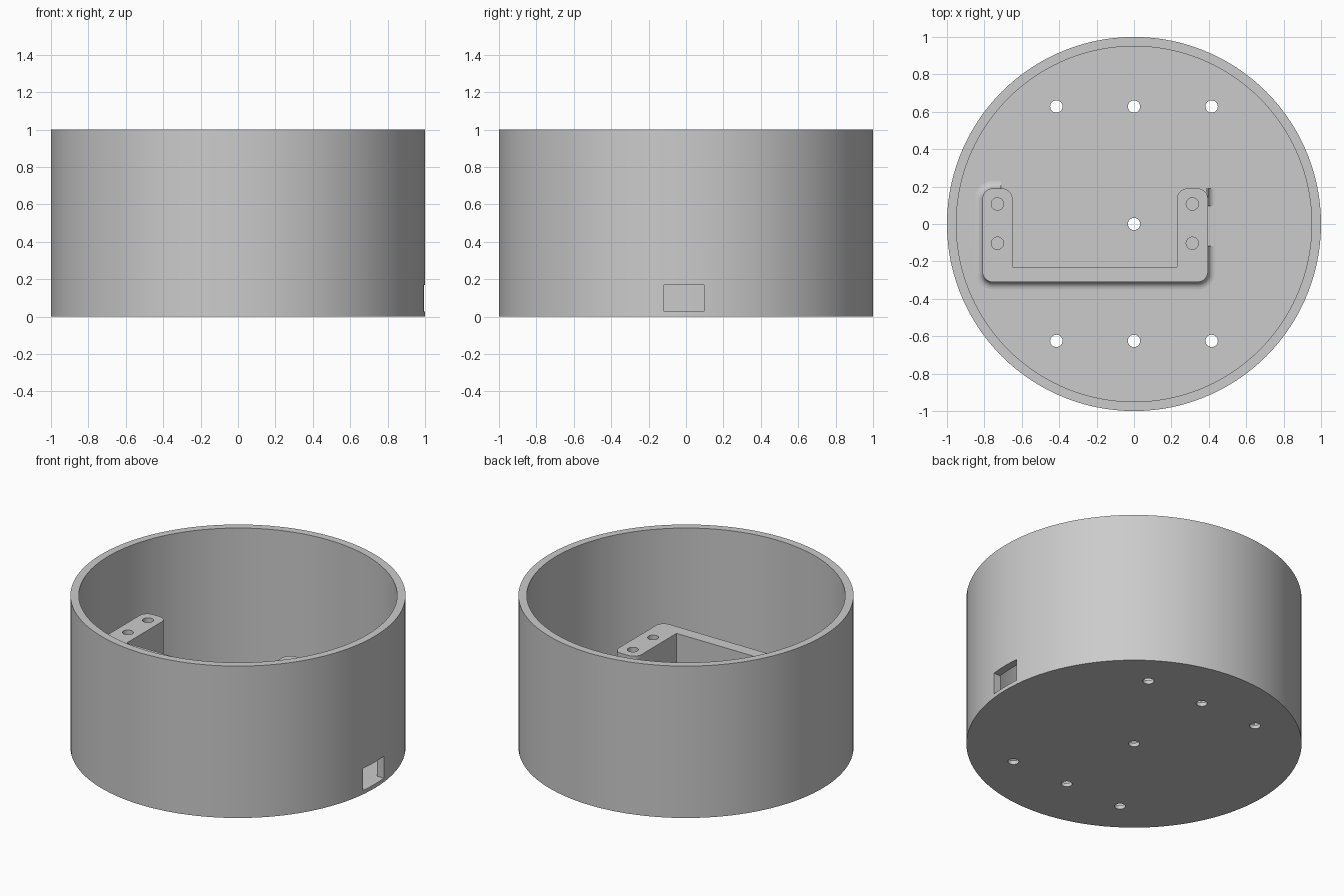
import bpy, bmesh
from math import pi, cos, sin, radians
from mathutils import Vector

cube = bpy.data.objects.get("Cube")
if cube:
    bpy.data.objects.remove(cube, do_unlink=True)

FLOOR = 0.025
BRACKET_TOP = 0.6
HOLE_R = 0.033

grey = bpy.data.materials.new("light_grey")
grey.use_nodes = True
grey.diffuse_color = (0.6, 0.6, 0.6, 1)
grey.node_tree.nodes["Principled BSDF"].inputs["Base Color"].default_value = (0.6, 0.6, 0.6, 1)


def finish(bm, name):
    bmesh.ops.recalc_face_normals(bm, faces=bm.faces)
    mesh = bpy.data.meshes.new(name)
    bm.to_mesh(mesh)
    bm.free()
    mesh.materials.append(grey)
    obj = bpy.data.objects.new(name, mesh)
    bpy.context.collection.objects.link(obj)
    return obj


def activate(obj):
    bpy.ops.object.select_all(action='DESELECT')
    obj.select_set(True)
    bpy.context.view_layer.objects.active = obj


def cut(obj, cutter):
    mod = obj.modifiers.new("cut", 'BOOLEAN')
    mod.operation = 'DIFFERENCE'
    mod.solver = 'EXACT'
    mod.object = cutter
    activate(obj)
    bpy.ops.object.modifier_apply(modifier=mod.name)


def drill(name, spots, z0, z1):
    """Cutter made of upright round pins."""
    bm = bmesh.new()
    for x, y in spots:
        pin = bmesh.ops.create_cone(bm, cap_ends=True, segments=32, radius1=HOLE_R,
                                    radius2=HOLE_R, depth=z1 - z0)
        bmesh.ops.translate(bm, verts=pin["verts"], vec=(x, y, (z0 + z1) / 2))
    return finish(bm, name)


def block(name, lo, hi):
    lo, hi = Vector(lo), Vector(hi)
    bm = bmesh.new()
    bmesh.ops.create_cube(bm, size=1)
    bmesh.ops.scale(bm, verts=bm.verts, vec=hi - lo)
    bmesh.ops.translate(bm, verts=bm.verts, vec=(lo + hi) / 2)
    return finish(bm, name)


def rounded(corners, steps=8):
    """Round each (x, y, radius) corner of a right-angled path."""
    pts = []
    n = len(corners)
    for i, (x, y, r) in enumerate(corners):
        p = Vector((x, y))
        if r == 0:
            pts.append(p)
            continue
        d1 = (Vector(corners[i - 1][:2]) - p).normalized()
        d2 = (Vector(corners[(i + 1) % n][:2]) - p).normalized()
        for k in range(steps + 1):
            t = pi / 2 * k / steps
            pts.append(p + r * (d1 + d2) - r * (d2 * cos(t) + d1 * sin(t)))
    return pts


# Round open tub: lathe of a wall and floor profile
bm = bmesh.new()
profile = [(0, 0), (1, 0), (1, 1), (0.95, 1), (0.95, FLOOR), (0, FLOOR)]
verts = [bm.verts.new((r, 0, z)) for r, z in profile]
edges = [bm.edges.new(pair) for pair in zip(verts, verts[1:])]
bmesh.ops.spin(bm, geom=verts + edges, cent=(0, 0, 0), axis=(0, 0, 1),
               angle=2 * pi, steps=120, use_merge=True)
bmesh.ops.remove_doubles(bm, verts=bm.verts, dist=1e-5)
tub = finish(bm, "tub")

# U-shaped bracket standing on the floor
L, R, F, B, rad = -0.81, 0.395, -0.31, 0.19, 0.055
outline = rounded([(R, B, rad), (0.23, B, rad), (0.23, -0.23, 0), (-0.65, -0.23, 0),
                   (-0.65, B, rad), (L, B, rad), (L, F, rad), (R, F, rad)])
bm = bmesh.new()
base = bm.faces.new([bm.verts.new((p.x, p.y, 0.01)) for p in outline])
top = bmesh.ops.extrude_face_region(bm, geom=[base])["geom"]
bmesh.ops.translate(bm, vec=(0, 0, BRACKET_TOP - 0.01),
                    verts=[g for g in top if isinstance(g, bmesh.types.BMVert)])
bracket = finish(bm, "bracket")

# Concave fillet where the outside of the bracket meets the floor
path = rounded([(-0.71, B, 0), (L, B, rad), (L, F, rad), (R, F, rad), (R, B, 0)])
size = 0.04
section = [(-0.01, 0.01), (-0.01, FLOOR + size)]
section += [(size * (1 - cos(t)), FLOOR + size * (1 - sin(t)))
            for t in [pi / 2 * k / 6 for k in range(7)]]
section.append((size, 0.01))
bm = bmesh.new()
rings = []
for i, p in enumerate(path):
    tan = (path[min(i + 1, len(path) - 1)] - path[max(i - 1, 0)]).normalized()
    out = Vector((tan.y, -tan.x))
    if i in (0, len(path) - 1):
        out = Vector((round(out.x), round(out.y)))
    rings.append([bm.verts.new((p.x + out.x * d, p.y + out.y * d, z)) for d, z in section])
m = len(section)
for a, b in zip(rings, rings[1:]):
    for j in range(m):
        bm.faces.new((a[j], a[(j + 1) % m], b[(j + 1) % m], b[j]))
bm.faces.new(rings[0])
bm.faces.new(rings[-1])
fillet = finish(bm, "bracket_fillet")

# Cutters: floor holes, blind screw holes and the cable port
floor_pins = drill("floor_hole_cutter",
                   [(0, 0)] + [(x, y) for x in (-0.415, 0, 0.415) for y in (-0.625, 0.628)],
                   -0.1, 0.1)
screw_pins = drill("screw_hole_cutter",
                   [(x, y) for x in (-0.73, 0.312) for y in (-0.103, 0.107)],
                   BRACKET_TOP - 0.25, BRACKET_TOP + 0.1)
port = block("cable_port_cutter", (0.15, -0.118, FLOOR + 0.001), (1.2, 0.096, 0.17))

cut(tub, floor_pins)
cut(tub, port)
cut(bracket, screw_pins)
cut(bracket, port)
cut(fillet, port)
for cutter in (floor_pins, screw_pins, port):
    bpy.data.objects.remove(cutter, do_unlink=True)

# Smooth the round walls, keep hard rims
for obj in (tub, bracket, fillet):
    activate(obj)
    bpy.ops.object.shade_smooth_by_angle(angle=radians(30))
